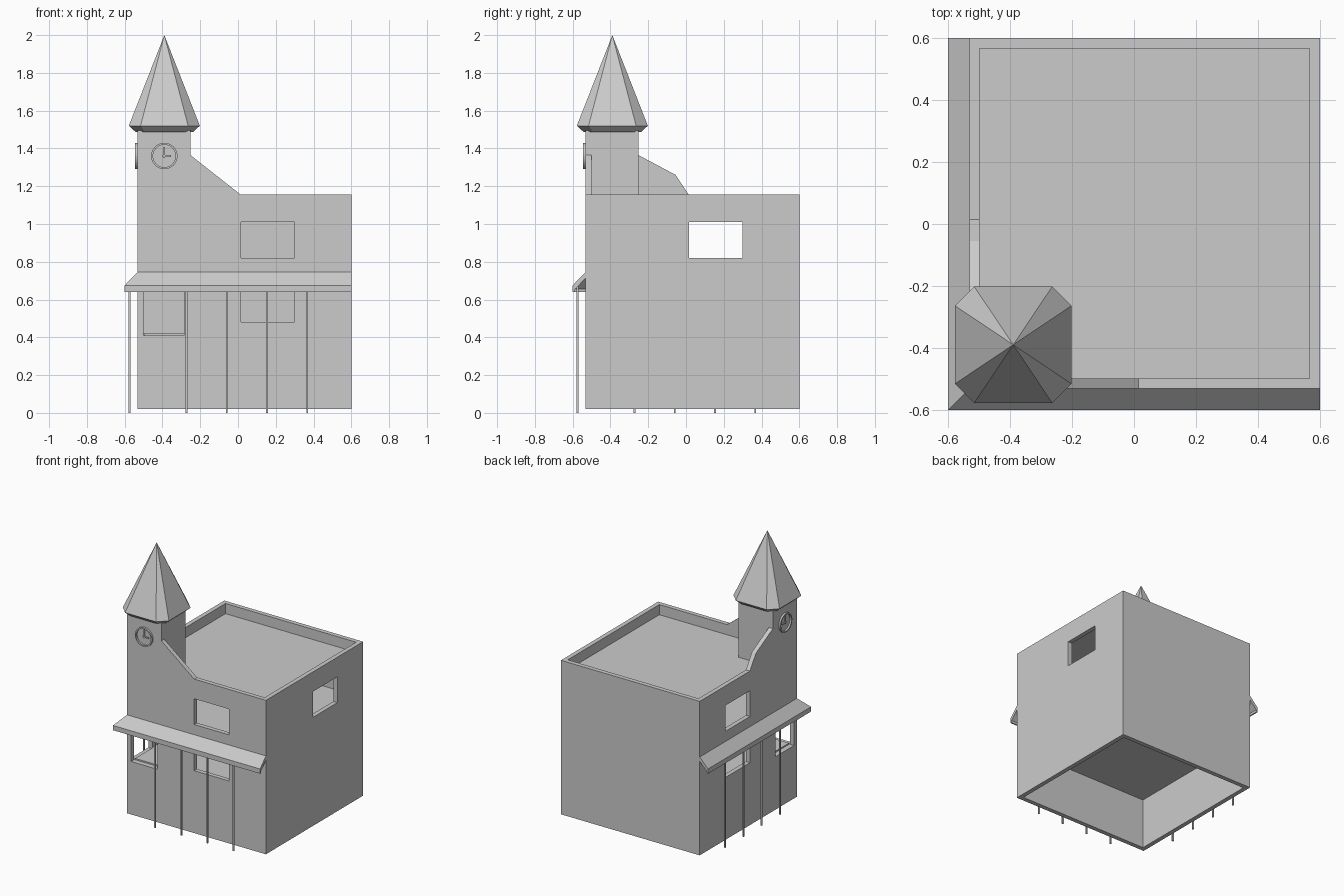
import bpy, bmesh, math

if "Cube" in bpy.data.objects:
    bpy.data.objects.remove(bpy.data.objects["Cube"])

grey = bpy.data.materials.new("stone_grey")
grey.diffuse_color = (0.6, 0.6, 0.6, 1)
grey.use_nodes = True
grey.node_tree.nodes["Principled BSDF"].inputs["Base Color"].default_value = grey.diffuse_color

W, E = -0.532, 0.6      # outer faces of walls (same in x and y)
T = 0.033               # wall thickness
I0, I1 = W + T, E - T   # inner faces


def finish(name, bm):
    bmesh.ops.recalc_face_normals(bm, faces=bm.faces[:])
    me = bpy.data.meshes.new(name)
    bm.to_mesh(me)
    bm.free()
    me.materials.append(grey)
    ob = bpy.data.objects.new(name, me)
    bpy.context.collection.objects.link(ob)
    return ob


def loft(name, rings, close=True):
    """Join rings of points with quads and cap both ends."""
    bm = bmesh.new()
    vs = [[bm.verts.new(p) for p in r] for r in rings]
    n = len(vs[0])
    for a, b in zip(vs, vs[1:]):
        for i in range(n):
            j = (i + 1) % n
            bm.faces.new((a[i], a[j], b[j], b[i]))
    bm.faces.new(vs[0])
    bm.faces.new(vs[-1])
    return finish(name, bm)


def box(name, x0, x1, y0, y1, z0, z1):
    return loft(name, [[(x0, y0, z), (x1, y0, z), (x1, y1, z), (x0, y1, z)] for z in (z0, z1)])


def cut(target, *dims):
    cutter = box("cutter", *dims)
    cutter.hide_render = True
    mod = target.modifiers.new("cut", 'BOOLEAN')
    mod.operation, mod.solver, mod.object = 'DIFFERENCE', 'EXACT', cutter
    bpy.context.view_layer.objects.active = target
    bpy.ops.object.modifier_apply(modifier=mod.name)
    bpy.data.objects.remove(cutter)


# Main walls: hollow storeys, open at the bottom, sunken roof terrace
walls = box("house_walls", W, E, W, E, 0.02, 1.155)
for z0, z1 in ((-0.1, 0.395), (0.42, 0.735), (0.76, 1.05), (1.08, 1.3)):
    cut(walls, I0, I1, I0, I1, z0, z1)

# Window openings in the front and left walls, mirrored across the diagonal
for a0, a1, z0, z1 in ((0.015, 0.3, 0.82, 1.01), (0.015, 0.3, 0.48, 0.67),
                       (I0, -0.285, 0.41, 0.64)):
    cut(walls, a0, a1, W - 0.1, I0 + 0.005, z0, z1)
    cut(walls, W - 0.1, I0 + 0.005, a0, a1, z0, z1)
# Window in the right wall
cut(walls, I1 - 0.005, E + 0.1, 0.015, 0.3, 0.82, 1.01)

# Clock tower
TI = -0.252
box("tower_base", I0, TI, I0, TI, 1.08, 1.155)
box("tower", W, TI, W, TI, 1.155, 1.495)

# Sloping parapets that run down from the tower
front = [(TI, 1.155), (0.015, 1.155), (TI, 1.365)]
left = [(TI, 1.155), (0.015, 1.155), (-0.055, 1.26), (TI, 1.365)]
loft("front_parapet", [[(a, d, z) for a, z in front] for d in (W, I0)])
loft("left_parapet", [[(d, a, z) for a, z in left] for d in (W, I0)])

# Spire: chamfered square base drawn up to a point, with undercut eaves
C = -0.39


def octagon(h, c, z):
    k = h - c
    return [(C + x, C + y, z) for x, y in ((h, -k), (h, k), (k, h), (-k, h),
                                           (-h, k), (-h, -k), (-k, -h), (k, -h))]


bm = bmesh.new()
low = [bm.verts.new(p) for p in octagon(0.153, 0.05, 1.488)]
eave = [bm.verts.new(p) for p in octagon(0.188, 0.062, 1.52)]
tip = bm.verts.new((C, C, 2.0))
bm.faces.new(low)
for i in range(8):
    j = (i + 1) % 8
    bm.faces.new((low[i], low[j], eave[j], eave[i]))
    bm.faces.new((eave[i], eave[j], tip))
finish("spire", bm)

# Awning: one profile swept round the front left corner
prof = [(0, 0.745), (0.068, 0.675), (0.068, 0.64), (0.058, 0.64), (0.056, 0.655), (0, 0.712)]
loft("awning", [[(E, W - d, z) for d, z in prof],
                [(W - d, W - d, z) for d, z in prof],
                [(W - d, E, z) for d, z in prof]])

# Awning posts on both sides
P, R = W - 0.043, 0.005
for i in range(4):
    a = -0.273 + i * 0.2133
    box("front_post", a - R, a + R, P - R, P + R, 0, 0.675)
    box("left_post", P - R, P + R, a - R, a + R, 0, 0.675)

# Clocks on the front and left of the tower: rim and two hands
CZ = 1.36
for side in ("front", "left"):
    def place(a, d, z):
        return (C + a, W - d, CZ + z) if side == "front" else (W - d, C + a, CZ + z)

    bm = bmesh.new()
    n = 24
    sect = [(0.07, 0.0), (0.07, 0.013), (0.06, 0.013), (0.06, 0.0)]
    rings = []
    for i in range(n):
        t = 2 * math.pi * i / n
        rings.append([bm.verts.new(place(r * math.cos(t), d, r * math.sin(t))) for r, d in sect])
    for i in range(n):
        a, b = rings[i], rings[(i + 1) % n]
        for k in range(4):
            m = (k + 1) % 4
            bm.faces.new((a[k], a[m], b[m], b[k]))
    finish(side + "_clock_rim", bm)
    for hand, a0, a1, z0, z1 in (("minute", -0.004, 0.004, -0.01, 0.048),
                                 ("hour", -0.01, 0.036, -0.004, 0.004)):
        loft(side + "_clock_" + hand + "_hand",
             [[place(a0, d, z0), place(a1, d, z0), place(a1, d, z1), place(a0, d, z1)]
              for d in (-0.002, 0.008)])
